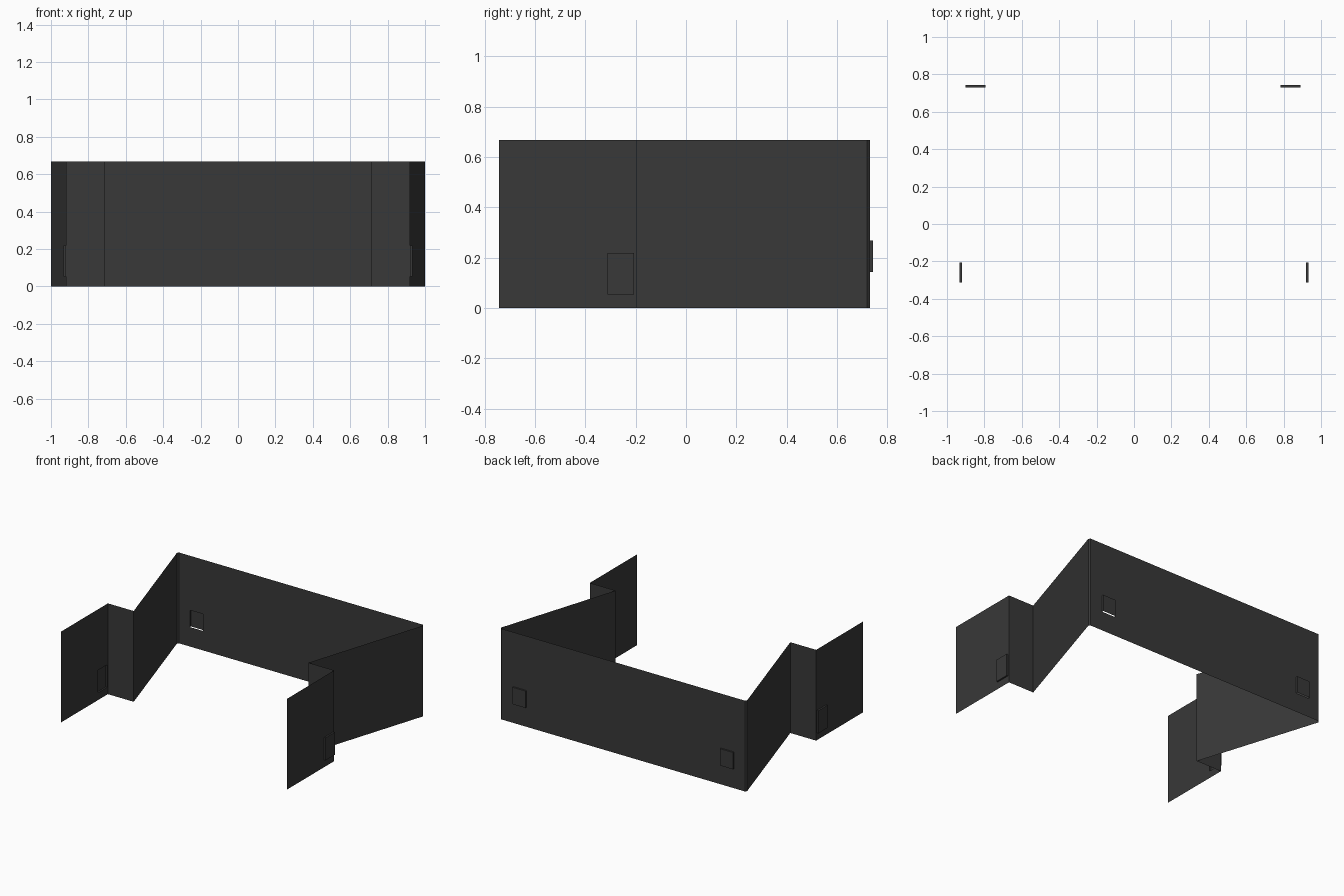
import bpy, bmesh
from mathutils import Vector

if "Cube" in bpy.data.objects:
    bpy.data.objects.remove(bpy.data.objects["Cube"])

H = 0.667      # wall height
DEPTH = 0.012  # how far the shallow boxes stick out of the walls

dark = bpy.data.materials.new("dark charcoal")
dark.diffuse_color = (0.04, 0.04, 0.04, 1)
dark.use_nodes = True
dark.node_tree.nodes["Principled BSDF"].inputs["Base Color"].default_value = dark.diffuse_color


def finish(name, bm):
    bmesh.ops.remove_doubles(bm, verts=bm.verts, dist=1e-5)
    me = bpy.data.meshes.new(name)
    bm.to_mesh(me)
    bm.free()
    me.materials.append(dark)
    ob = bpy.data.objects.new(name, me)
    bpy.context.collection.objects.link(ob)


def quad(bm, pts):
    bm.faces.new([bm.verts.new(p) for p in pts])


def wall(name, a, b, holes=(), z0=0.0, z1=0.0, floor=True):
    """Thin upright sheet from a to b (outside on the right of travel), with
    shallow outward boxes; holes are (start, end) distances along the wall."""
    a, b = Vector((*a, 0)), Vector((*b, 0))
    along = (b - a).normalized()
    out = Vector((along.y, -along.x, 0))

    def p(s, z, d=0.0):
        return a + along * s + out * d + Vector((0, 0, z))

    bm = bmesh.new()
    cuts = [0.0] + [s for h in holes for s in h] + [(b - a).length]
    levels = [0.0, z0, z1, H] if holes else [0.0, H]
    for i, (s, t) in enumerate(zip(cuts, cuts[1:])):
        for j, (u, v) in enumerate(zip(levels, levels[1:])):
            opening = holes and i % 2 == 1 and j == 1
            d = DEPTH if opening else 0.0
            quad(bm, [p(s, u, d), p(t, u, d), p(t, v, d), p(s, v, d)])
            if opening:  # rim of the shallow box
                quad(bm, [p(s, v, d), p(t, v, d), p(t, v), p(s, v)])
                quad(bm, [p(s, u), p(s, u, d), p(s, v, d), p(s, v)])
                quad(bm, [p(t, u, d), p(t, u), p(t, v), p(t, v, d)])
                if floor:
                    quad(bm, [p(s, u), p(t, u), p(t, u, d), p(s, u, d)])
    finish(name, bm)


# Back wall with two boxes that are open underneath
wall("back_wall", (0.99, 0.731), (-0.99, 0.731),
     [(0.10, 0.207), (1.785, 1.892)], 0.143, 0.267, floor=False)

# Side walls, mirrored left and right
for side, sx in (("right", 1), ("left", -1)):
    def run(name, a, b, *args):
        a, b = (sx * a[0], a[1]), (sx * b[0], b[1])
        if sx < 0:
            a, b = b, a
            if args:  # measure the boxes from the other end
                length = abs(b[1] - a[1])
                args = ([(length - e, length - s) for s, e in args[0]], *args[1:])
        wall(f"{side}_{name}", a, b, *args)

    run("front_wing", (0.92, -0.743), (0.92, -0.197),
        [(0.43, 0.536)], 0.053, 0.219)
    run("step_wall", (0.71, -0.197), (0.92, -0.197))
    run("slanted_wall", (0.71, -0.197), (1.0, 0.719))
    run("corner_strip", (1.0, 0.719), (0.99, 0.731))
